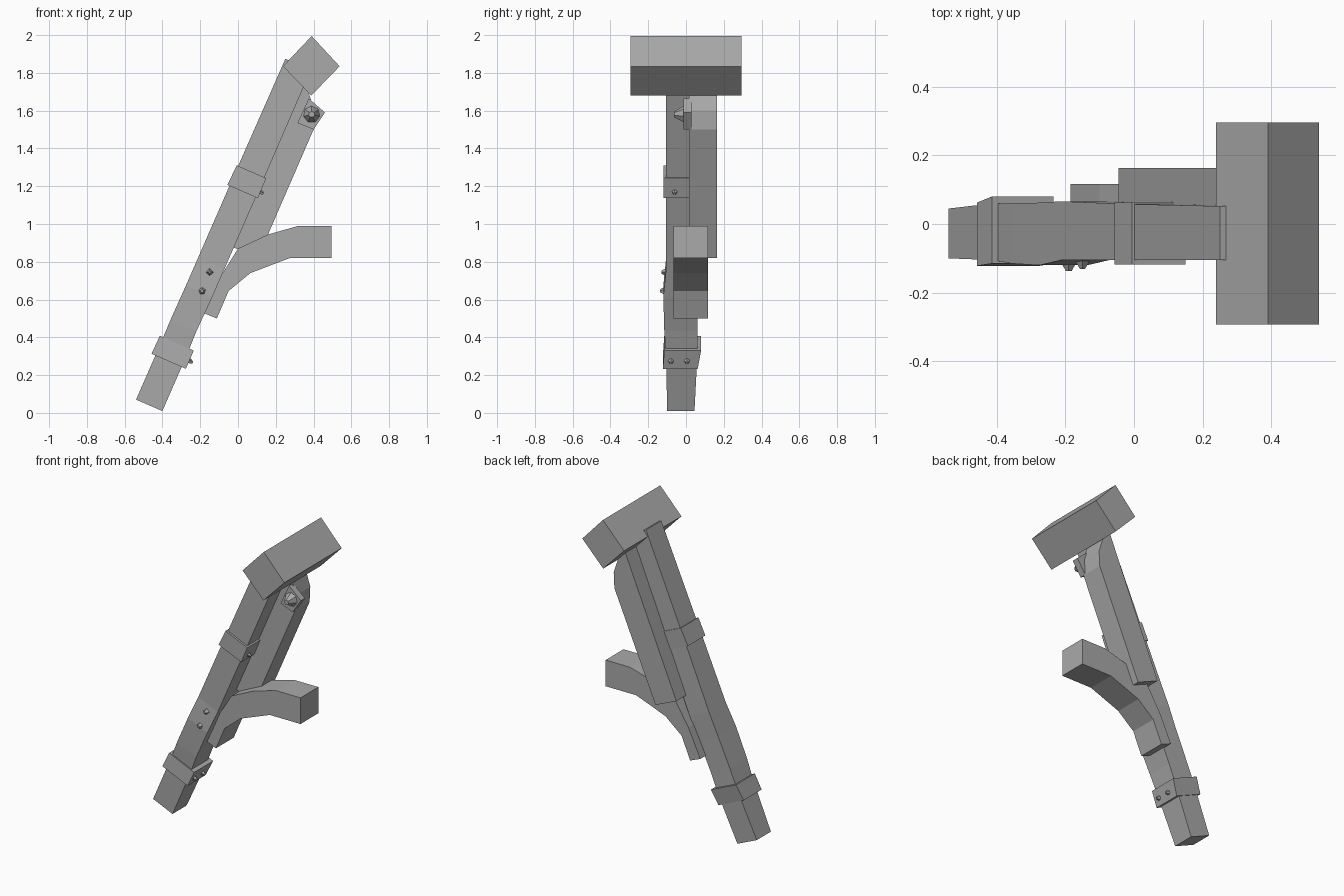
import bpy, bmesh, math
from mathutils import Vector, Matrix

cube = bpy.data.objects.get("Cube")
if cube:
    bpy.data.objects.remove(cube, do_unlink=True)

grey = bpy.data.materials.new("plain grey")
grey.use_nodes = True
grey.diffuse_color = (0.4, 0.4, 0.4, 1)
grey.node_tree.nodes["Principled BSDF"].inputs["Base Color"].default_value = (0.4, 0.4, 0.4, 1)

# Leaning frame: u runs across the post, d runs up along it
LEAN = math.radians(23.6)
ALONG = Vector((math.sin(LEAN), 0, math.cos(LEAN)))
ACROSS = Vector((math.cos(LEAN), 0, -math.sin(LEAN)))
FOOT = Vector((-0.47, 0, 0.04))


def finish(name, bm):
    bmesh.ops.recalc_face_normals(bm, faces=bm.faces)
    mesh = bpy.data.meshes.new(name)
    bm.to_mesh(mesh)
    bm.free()
    mesh.materials.append(grey)
    obj = bpy.data.objects.new(name, mesh)
    bpy.context.collection.objects.link(obj)
    return obj


def loft(name, rings):
    """Join equal rings of points and cap both ends."""
    bm = bmesh.new()
    loops = [[bm.verts.new(p) for p in ring] for ring in rings]
    n = len(loops[0])
    for a, b in zip(loops, loops[1:]):
        for i in range(n):
            j = (i + 1) % n
            bm.faces.new((a[i], a[j], b[j], b[i]))
    bm.faces.new(loops[0])
    bm.faces.new(loops[-1])
    return finish(name, bm)


def prism(name, outline, y0, y1):
    """Extrude an x-z outline from front to back."""
    return loft(name, [[(x, y, z) for x, z in outline] for y in (y0, y1)])


def leaning(name, stations):
    """Rectangular sections (d, u0, u1, y0, y1) along the leaning post."""
    rings = []
    for d, u0, u1, y0, y1 in stations:
        c = FOOT + ALONG * d
        rings.append([c + ACROSS * u + Vector((0, y, 0))
                      for u, y in ((u0, y0), (u1, y0), (u1, y1), (u0, y1))])
    return loft(name, rings)


def stud(name, pos, axis, radius, depth, sides):
    """Faceted nail head pointing along the axis."""
    bm = bmesh.new()
    turn = Vector(axis).to_track_quat('Z', 'Y').to_matrix().to_4x4()
    bmesh.ops.create_cone(bm, cap_ends=True, segments=sides, radius1=radius,
                          radius2=radius * 0.35, depth=depth,
                          matrix=Matrix.Translation(pos) @ turn)
    return finish(name, bm)


# Main post, slightly uneven like hewn timber
leaning("main_post", [
    (0.0, -0.076, 0.076, -0.1, 0.045),
    (0.32, -0.076, 0.076, -0.105, 0.06),
    (0.46, -0.078, 0.072, -0.115, 0.06),
    (0.66, -0.076, 0.076, -0.12, 0.062),
    (0.82, -0.076, 0.076, -0.105, 0.066),
    (1.3, -0.076, 0.076, -0.105, 0.058),
    (1.97, -0.074, 0.074, -0.105, 0.052)])

# Metal bands wrapped round the post
leaning("lower_band", [
    (0.255, -0.098, 0.1, -0.122, 0.062),
    (0.36, -0.096, 0.1, -0.115, 0.08)])
leaning("upper_band", [
    (1.235, -0.088, 0.088, -0.118, 0.062),
    (1.35, -0.084, 0.086, -0.118, 0.064)])

# Crossbeam on top
prism("top_beam", [(0.238, 1.835), (0.39, 1.995), (0.538, 1.835), (0.388, 1.68)],
      -0.293, 0.295)

# Rear board with a clipped upper end
prism("rear_board", [(-0.045, 0.885), (0.105, 0.82), (0.4, 1.5), (0.405, 1.6),
                     (0.36, 1.74), (0.33, 1.77)], 0.015, 0.163)

# Curved brace, paired points on its upper and lower edges
upper = [(-0.185, 0.53), (-0.1, 0.71), (0.0, 0.87), (0.16, 0.945), (0.32, 0.99), (0.495, 0.99)]
lower = [(-0.112, 0.5), (-0.05, 0.645), (0.065, 0.74), (0.275, 0.82), (0.495, 0.82)]
prism("curved_brace", upper + lower[::-1], -0.066, 0.117)

# Square plate and nut under the crossbeam
prism("nut_plate", [(0.375, 1.665), (0.46, 1.59), (0.4, 1.5), (0.315, 1.535)], -0.012, 0.03)
stud("plate_nut", (0.39, -0.035, 1.58), (0, -1, 0), 0.047, 0.055, 7)

# Nails on the front and on the bands
stud("front_nail_upper", (-0.15, -0.118, 0.745), (0, -1, 0), 0.022, 0.025, 4)
stud("front_nail_lower", (-0.19, -0.122, 0.645), (0, -1, 0), 0.026, 0.03, 5)
for i, (d, u, y) in enumerate([(0.3, 0.108, -0.08), (0.3, 0.108, 0.005), (1.27, 0.093, -0.06)]):
    spot = FOOT + ALONG * d + ACROSS * u + Vector((0, y, 0))
    stud("band_nail_%d" % (i + 1), spot, ACROSS, 0.018, 0.024, 5)
